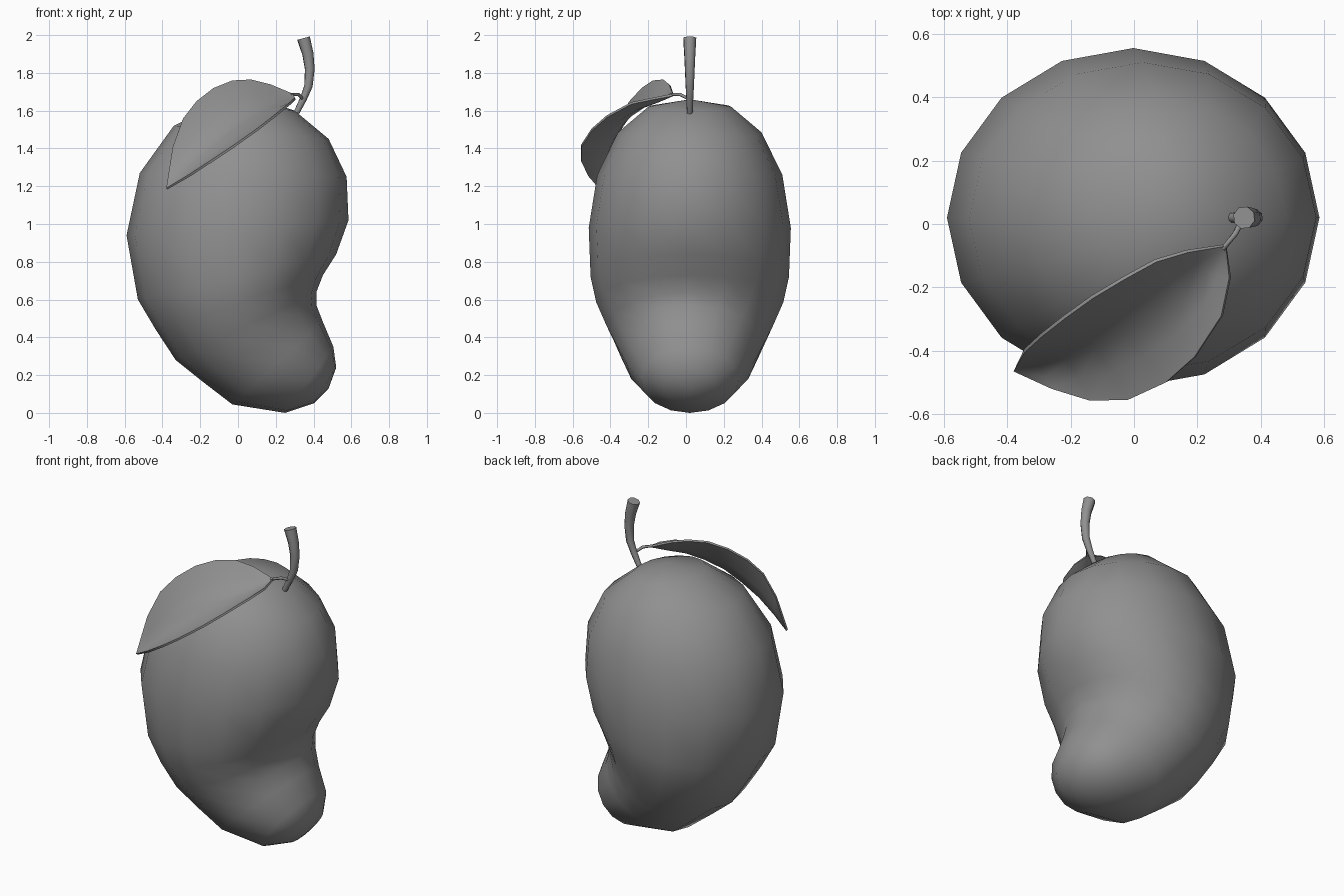
import bpy
import bmesh
import math
from mathutils import Vector

default_cube = bpy.data.objects.get("Cube")
if default_cube:
    bpy.data.objects.remove(default_cube, do_unlink=True)


def make_material(name, value):
    material = bpy.data.materials.new(name)
    material.use_nodes = True
    color = (value, value, value, 1)
    material.diffuse_color = color
    material.node_tree.nodes["Principled BSDF"].inputs["Base Color"].default_value = color
    return material


grey = make_material("plain grey", 0.28)


def loft(name, rings, closed=True, caps=False, thickness=None, sharp_angle=180):
    """Skin a list of equally long point rings into one object."""
    bm = bmesh.new()
    rows = [[bm.verts.new(point) for point in ring] for ring in rings]
    count = len(rows[0])
    for lower, upper in zip(rows, rows[1:]):
        for i in range(count if closed else count - 1):
            j = (i + 1) % count
            bm.faces.new((lower[i], lower[j], upper[j], upper[i]))
    if caps:
        bm.faces.new(rows[0])
        bm.faces.new(rows[-1])
    # Collapsed rings become poles and tips
    bmesh.ops.remove_doubles(bm, verts=bm.verts[:], dist=0.0005)
    bmesh.ops.recalc_face_normals(bm, faces=bm.faces[:])
    if thickness:
        bmesh.ops.solidify(bm, geom=bm.faces[:], thickness=thickness)
        bmesh.ops.recalc_face_normals(bm, faces=bm.faces[:])
    mesh = bpy.data.meshes.new(name)
    bm.to_mesh(mesh)
    bm.free()
    mesh.materials.append(grey)
    obj = bpy.data.objects.new(name, mesh)
    bpy.context.collection.objects.link(obj)
    bpy.ops.object.select_all(action="DESELECT")
    obj.select_set(True)
    bpy.context.view_layer.objects.active = obj
    bpy.ops.object.shade_smooth_by_angle(angle=math.radians(sharp_angle))
    return obj


def tilted_ellipse(left_x, left_z, right_x, right_z, depth, sides=16, center_y=0.02):
    """Ellipse spanning two points of the side profile, with a depth in y."""
    left = Vector((left_x, center_y, left_z))
    right = Vector((right_x, center_y, right_z))
    center, half = (left + right) / 2, (right - left) / 2
    angles = [math.tau * i / sides for i in range(sides)]
    return [center + half * math.cos(a) + Vector((0, depth * math.sin(a), 0)) for a in angles]


def tube(name, path, radii, sides=8):
    """Tapered round tube along a path."""
    points = [Vector(p) for p in path]
    rings = []
    for i, (point, radius) in enumerate(zip(points, radii)):
        ahead = points[min(i + 1, len(points) - 1)]
        behind = points[max(i - 1, 0)]
        tangent = (ahead - behind).normalized()
        side = tangent.cross(Vector((0.3, 1, 0))).normalized()
        up = tangent.cross(side)
        angles = [math.tau * k / sides for k in range(sides)]
        rings.append([point + (side * math.cos(a) + up * math.sin(a)) * radius for a in angles])
    return loft(name, rings, caps=True, sharp_angle=50)


# Fruit body: left x and z, right x and z, half depth, from crown to beak
fruit_profile = [
    (0.12, 1.66, 0.12, 1.66, 0),
    (-0.1, 1.64, 0.3, 1.6, 0.22),
    (-0.34, 1.52, 0.48, 1.45, 0.38),
    (-0.52, 1.27, 0.575, 1.25, 0.49),
    (-0.59, 0.94, 0.585, 1.02, 0.535),
    (-0.53, 0.6, 0.52, 0.84, 0.525),
    (-0.435, 0.44, 0.45, 0.73, 0.495),
    (-0.33, 0.28, 0.415, 0.64, 0.44),
    (-0.18, 0.16, 0.415, 0.57, 0.39),
    (-0.03, 0.045, 0.45, 0.48, 0.335),
    (0.25, 0, 0.505, 0.35, 0.26),
    (0.4, 0.05, 0.52, 0.24, 0.14),
    (0.48, 0.13, 0.48, 0.13, 0),
]
loft("fruit_body", [tilted_ellipse(*row) for row in fruit_profile])

# Stem: bent and flaring toward the cut top
tube(
    "stem",
    [(0.31, 0.02, 1.59), (0.345, 0.02, 1.66), (0.373, 0.02, 1.73),
     (0.38, 0.02, 1.82), (0.37, 0.02, 1.9), (0.347, 0.02, 1.984)],
    [0.016, 0.019, 0.023, 0.027, 0.031, 0.036],
)

# Leaf stalk joining the stem
tube(
    "leaf_stalk",
    [(0.345, 0.02, 1.66), (0.32, -0.03, 1.685), (0.28, -0.08, 1.685)],
    [0.009, 0.009, 0.008],
)

# Leaf: back edge, midrib and front edge points, from base to tip
base = (0.29, -0.07, 1.69)
tip = (-0.38, -0.465, 1.19)
leaf_sections = [
    (base, base, base),
    ((0.17, -0.09, 1.74), (0.23, -0.15, 1.655), (0.3, -0.17, 1.67)),
    ((0.07, -0.12, 1.765), (0.16, -0.23, 1.625), (0.275, -0.29, 1.645)),
    ((-0.03, -0.175, 1.76), (0.07, -0.29, 1.585), (0.19, -0.42, 1.575)),
    ((-0.13, -0.235, 1.72), (-0.03, -0.345, 1.53), (0.1, -0.5, 1.505)),
    ((-0.22, -0.3, 1.65), (-0.12, -0.395, 1.45), (-0.02, -0.555, 1.42)),
    ((-0.29, -0.355, 1.56), (-0.21, -0.43, 1.37), (-0.14, -0.557, 1.34)),
    ((-0.345, -0.405, 1.41), (-0.3, -0.45, 1.285), (-0.26, -0.52, 1.262)),
    (tip, tip, tip),
]


def curved_section(back, rib, front, steps=4):
    """Points on the parabola through the two edges and the midrib."""
    back, rib, front = Vector(back), Vector(rib), Vector(front)
    control = rib * 2 - (back + front) / 2
    points = []
    for i in range(steps + 1):
        t = i / steps
        points.append(back * (1 - t) ** 2 + control * 2 * t * (1 - t) + front * t ** 2)
    return points


loft("leaf", [curved_section(*section) for section in leaf_sections],
     closed=False, thickness=0.012, sharp_angle=50)
